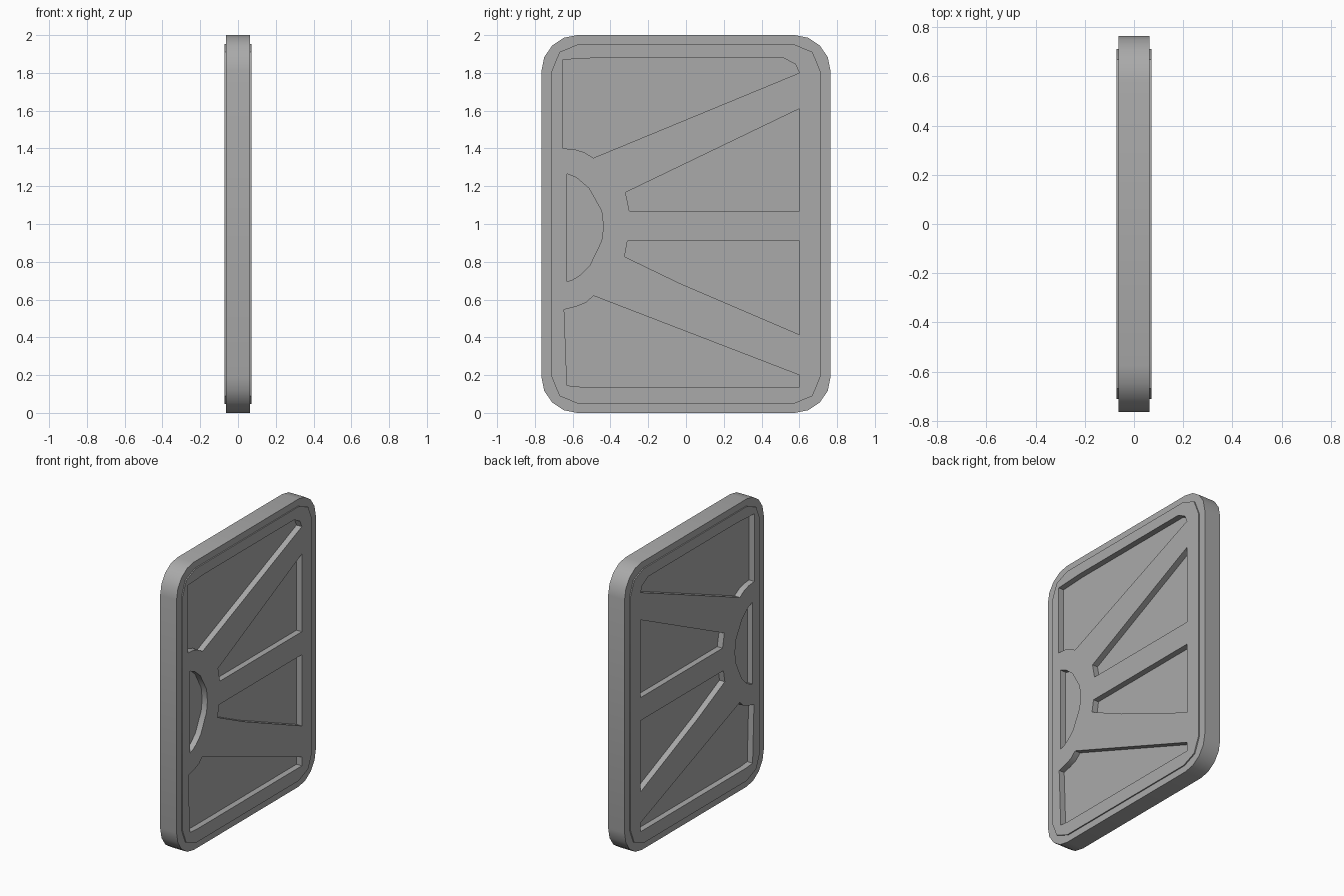
import bpy, bmesh, math
from mathutils import Matrix

cube = bpy.data.objects.get("Cube")
if cube:
    bpy.data.objects.remove(cube, do_unlink=True)

grey = bpy.data.materials.new("plain grey")
grey.use_nodes = True
colour = (0.4, 0.4, 0.4, 1)
grey.diffuse_color = colour
grey.node_tree.nodes["Principled BSDF"].inputs["Base Color"].default_value = colour

# Profile plane (y, z) with depth along x
TO_SIDE = Matrix(((0, 0, 1, 0), (1, 0, 0, 0), (0, 1, 0, 0), (0, 0, 0, 1)))


def rounded_rect(half_y, half_z, radius, steps):
    """Outline of a rounded rectangle centred on z = 1."""
    points = []
    for turn, (sy, sz) in enumerate(((1, 1), (-1, 1), (-1, -1), (1, -1))):
        for i in range(steps + 1):
            a = math.pi / 2 * (turn + i / steps)
            points.append((sy * (half_y - radius) + radius * math.cos(a),
                           1 + sz * (half_z - radius) + radius * math.sin(a)))
    return points


def slab(name, loops, x0, x1):
    """Fill an outline, leaving any further loops as holes, and thicken it from x0 to x1."""
    curve = bpy.data.curves.new(name, "CURVE")
    curve.dimensions = "2D"
    curve.fill_mode = "BOTH"
    curve.extrude = (x1 - x0) / 2
    for loop in loops:
        spline = curve.splines.new("POLY")
        spline.points.add(len(loop) - 1)
        for point, (y, z) in zip(spline.points, loop):
            point.co = (y, z, 0, 1)
        spline.use_cyclic_u = True
    ob = bpy.data.objects.new(name, curve)
    bpy.context.collection.objects.link(ob)
    bpy.ops.object.select_all(action="DESELECT")
    ob.select_set(True)
    bpy.context.view_layer.objects.active = ob
    bpy.ops.object.convert(target="MESH")
    ob = bpy.context.view_layer.objects.active
    ob.name = name
    mesh = ob.data
    mesh.transform(Matrix.Translation(((x0 + x1) / 2, 0, 0)) @ TO_SIDE)
    bm = bmesh.new()
    bm.from_mesh(mesh)
    bmesh.ops.remove_doubles(bm, verts=bm.verts, dist=0.0005)
    bmesh.ops.recalc_face_normals(bm, faces=bm.faces)
    bm.to_mesh(mesh)
    bm.free()
    mesh.materials.clear()
    mesh.materials.append(grey)
    bpy.ops.object.shade_smooth_by_angle(angle=math.radians(30))
    return ob


# Pocket outlines between the rays
top_pocket = [(-.65, 1.87), (-.46, 1.88), (.515, 1.88), (.58, 1.845), (.6, 1.8),
              (-.49, 1.35), (-.54, 1.38), (-.59, 1.395), (-.65, 1.4)]
upper_pocket = [(.6, 1.61), (.6, 1.07), (-.3, 1.07), (-.32, 1.167)]
lower_pocket = [(-.31, .91), (.6, .91), (.6, .415), (-.035, .687), (-.325, .827)]
bottom_pocket = [(-.49, .62), (.6, .2), (.6, .138), (-.56, .138), (-.63, .145),
                 (-.645, .547), (-.585, .562), (-.53, .583)]
sun_pocket = [(-.63, 1.265), (-.58, 1.245), (-.515, 1.19), (-.447, 1.07), (-.437, .985),
              (-.447, .91), (-.51, .78), (-.56, .73), (-.6, .705), (-.63, .695)]
pockets = [top_pocket, upper_pocket, lower_pocket, bottom_pocket, sun_pocket]

# Outer frame, closed by the thin pane at the bottom of the pockets
slab("outer_frame", [rounded_rect(.765, 1, .19, 4), rounded_rect(.69, .93, .13, 2)], -.063, .063)
slab("centre_pane", [rounded_rect(.7, .94, .14, 2)], -.03, .03)

# Raised ray grille on each side
slab("left_grille", [rounded_rect(.712, .953, .145, 2)] + pockets, .025, .071)
slab("right_grille", [rounded_rect(.712, .953, .145, 2)] + pockets, -.071, -.025)
